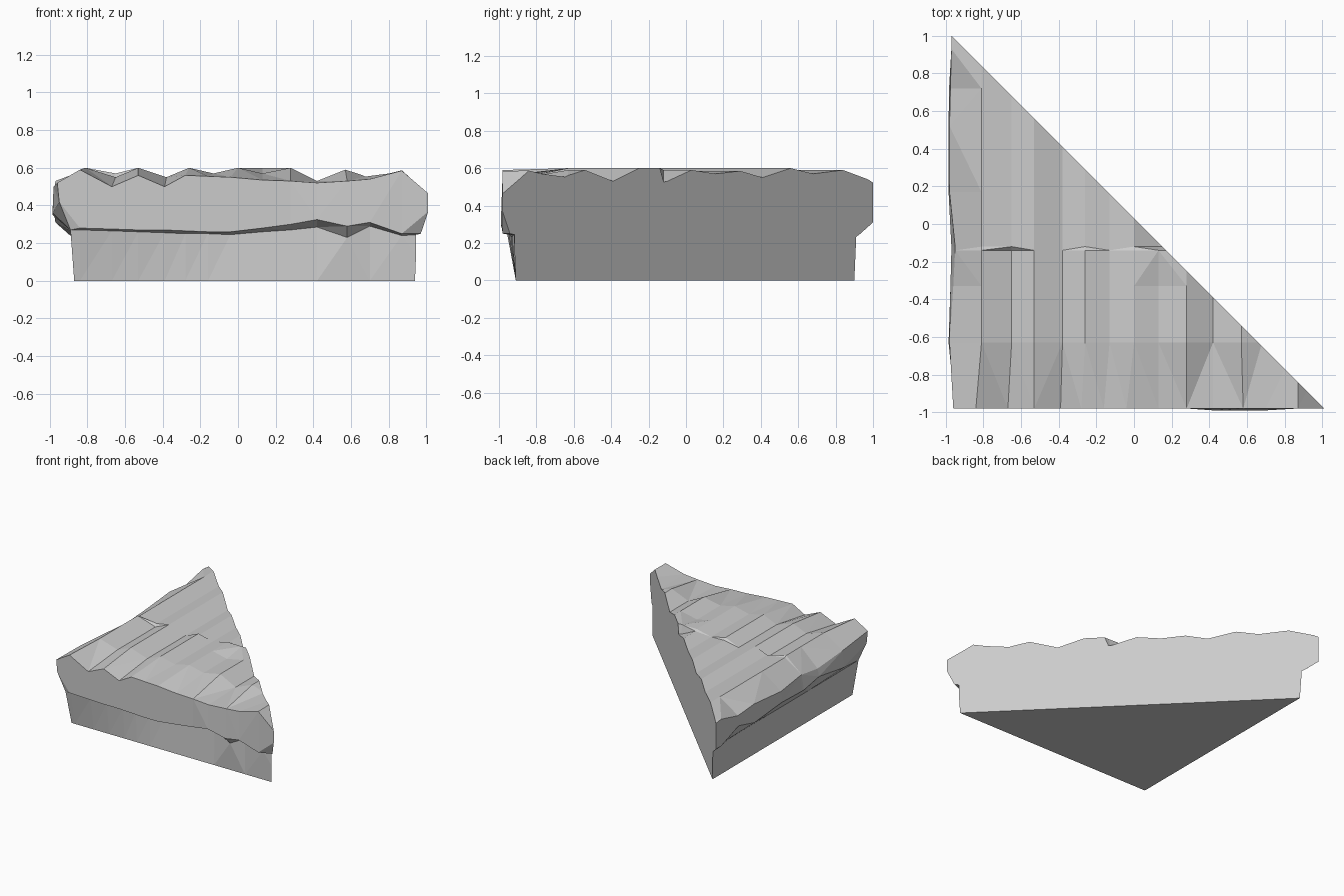
import bpy, bmesh
from mathutils import Vector

if "Cube" in bpy.data.objects:
    bpy.data.objects.remove(bpy.data.objects["Cube"])

# Ridge columns: x at front, x behind, height at front edge, south half, north half
COLUMNS = [
    (-.96, -.97, .52, .45, .46), (-.84, -.81, .59, .60, .59),
    (-.67, -.65, .50, .55, .57), (-.53, -.53, .56, .60, .60),
    (-.39, -.38, .50, .55, .55), (-.28, -.26, .56, .60, .585),
    (-.16, -.13, .555, .57, .57), (-.04, 0, .55, .60, .59),
    (.13, .13, .535, .57, .53), (.28, .28, .53, .60, .50),
    (.42, .42, .52, .53, .53), (.58, .57, .53, .59, .55),
    (.70, .68, .54, .555, .55), (.87, .87, .585, .59, .55),
    (1.05, 1.05, .43, .43, .43)]
# Rows: y, west edge shift in x, west edge height, height of west bulge
ROWS = [(-.98, 0, .52, .42), (-.63, -.01, .50, .36), (-.33, .01, .46, .40),
        (-.14, .02, .48, .36), (-.12, .02, .48, .36), (.17, -.01, .47, .38),
        (.52, -.01, .50, .35), (.72, -.005, .48, .40), (.93, 0, .53, .31),
        (1.2, 0, .50, .31)]
# Front overhang per column: lip height, undercut height, undercut y
LIP = [(.42, .27, -.96), (.28, .27, -.96), (.275, .265, -.95), (.27, .26, -.94),
       (.27, .255, -.93), (.265, .25, -.92), (.26, .25, -.91), (.26, .245, -.90),
       (.28, .26, -.90), (.30, .27, -.90), (.325, .285, -.90), (.29, .23, -.93),
       (.31, .29, -.91), (.25, .24, -.92), (.40, .25, -.91)]

bm = bmesh.new()

# Ridged top surface
grid = []
for j, (y, shift, wz, _) in enumerate(ROWS):
    row = []
    for i, (xf, xb, zf, zs, zn) in enumerate(COLUMNS):
        x = xf if j == 0 else xb
        z = zf if j == 0 else (zs if y < -.13 else zn)
        if i == 0:
            x, z = x + shift, wz
        if j == 3 and i == 8:
            z = .60          # sharp step beside the small notch
        row.append(bm.verts.new((x, y, z)))
    grid.append(row)
for a, b in zip(grid, grid[1:]):
    for i in range(len(a) - 1):
        bm.faces.new((a[i], a[i + 1], b[i + 1], b[i]))

# West and front walls: top edge, bulging lip, undercut, foot
strips = []
for j in range(len(ROWS) - 1, 0, -1):
    y, shift, wz, mz = ROWS[j]
    tip = y > .9
    strips.append((grid[j][0],
                   bm.verts.new((-.97 if tip else -.98 + shift * .5, y, mz)),
                   bm.verts.new((-.88, y, .23 if tip else .26)),
                   bm.verts.new((-.87, y, 0))))
for i, (lip_z, under_z, under_y) in enumerate(LIP):
    x = COLUMNS[i][0]
    lip_y = -.99 if .4 < x < .8 else -.98
    strips.append((grid[0][i],
                   bm.verts.new((max(x, -.95), lip_y, lip_z)),
                   bm.verts.new((max(x, -.89), under_y, under_z)),
                   bm.verts.new((max(x, -.87), -.91, 0))))
for a, b in zip(strips, strips[1:]):
    for k in range(3):
        bm.faces.new((a[k], a[k + 1], b[k + 1], b[k]))

# Flat underside
far = bm.verts.new((1.2, 1.2, 0))
bm.faces.new([s[3] for s in strips] + [far])
bmesh.ops.triangulate(bm, faces=[f for f in bm.faces if len(f.verts) == 4])

# Straight diagonal cut, closed with one flat face
bmesh.ops.bisect_plane(bm, geom=bm.verts[:] + bm.edges[:] + bm.faces[:],
                       plane_co=Vector((.03, 0, 0)), plane_no=Vector((1, 1, 0)),
                       clear_outer=True)
bmesh.ops.holes_fill(bm, edges=[e for e in bm.edges if e.is_boundary], sides=0)
bmesh.ops.recalc_face_normals(bm, faces=bm.faces[:])

mesh = bpy.data.meshes.new("rock_ledge_corner")
bm.to_mesh(mesh)
bm.free()
stone = bpy.data.materials.new("stone_grey")
stone.diffuse_color = (.6, .6, .6, 1)
stone.use_nodes = True
stone.node_tree.nodes["Principled BSDF"].inputs["Base Color"].default_value = stone.diffuse_color
mesh.materials.append(stone)
ledge = bpy.data.objects.new("rock_ledge_corner", mesh)
bpy.context.collection.objects.link(ledge)
